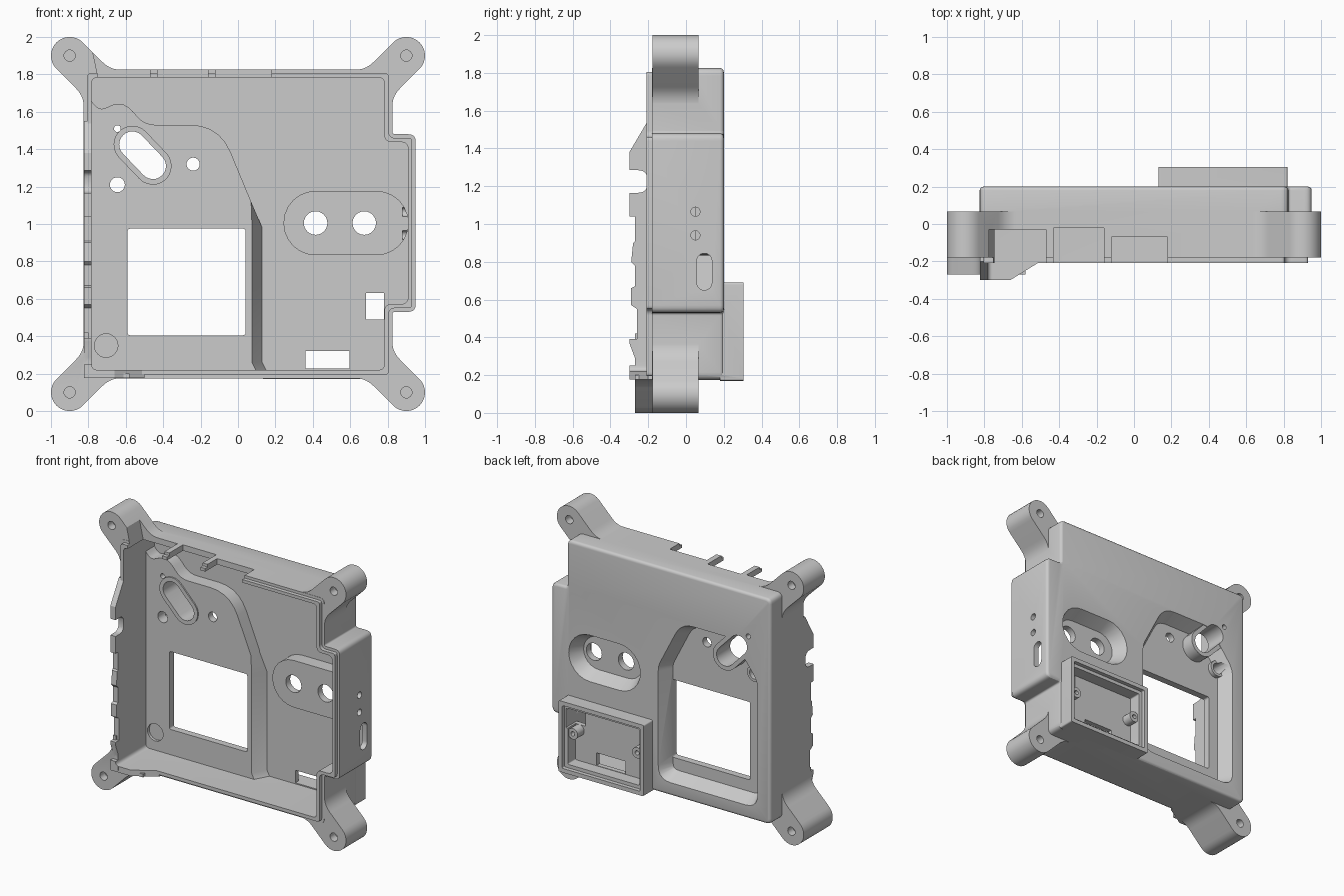
import bpy, bmesh, math
from mathutils import Vector

if "Cube" in bpy.data.objects:
    bpy.data.objects.remove(bpy.data.objects["Cube"])

TONE = (0.6, 0.6, 0.6, 1)
grey = bpy.data.materials.new("light_grey")
grey.use_nodes = True
grey.diffuse_color = TONE
grey.node_tree.nodes["Principled BSDF"].inputs["Base Color"].default_value = TONE


# ---- 2D profile helpers ----
def rounded(points, steps=5):
    """Polygon from (u, v, trim); corners with a trim length are filleted."""
    out = []
    for i, p in enumerate(points):
        c = Vector(p[:2])
        trim = p[2] if len(p) > 2 else 0
        if not trim:
            out.append(c)
            continue
        a = c + (Vector(points[i - 1][:2]) - c).normalized() * trim
        b = c + (Vector(points[(i + 1) % len(points)][:2]) - c).normalized() * trim
        for k in range(steps + 1):
            t = k / steps
            out.append(a * (1 - t) ** 2 + c * 2 * t * (1 - t) + b * t * t)
    return out


def rect(u0, u1, v0, v1, r=0):
    return rounded([(u0, v0, r), (u1, v0, r), (u1, v1, r), (u0, v1, r)])


def stadium(p, q, r, n=12):
    p, q = Vector(p), Vector(q)
    a = math.atan2(q.y - p.y, q.x - p.x) - math.pi / 2
    arc = lambda c, s: [c + r * Vector((math.cos(s + math.pi * k / n), math.sin(s + math.pi * k / n)))
                        for k in range(n + 1)]
    return arc(q, a) + arc(p, a + math.pi)


def circle(u, v, r):
    return stadium((u, v), (u, v), r)


def inset(pts, d):
    """Move every edge of a counter-clockwise polygon inward by d."""
    out = []
    for i, p in enumerate(pts):
        e, f = (p - pts[i - 1]).normalized(), (pts[(i + 1) % len(pts)] - p).normalized()
        m = Vector((-e.y - f.y, e.x + f.x)).normalized()
        out.append(p + m * d / m.dot(Vector((-e.y, e.x))))
    return out


# ---- 3D helpers ----
def prism(name, pts, a, b, axis="y", far=None, bevel=0):
    """Extrude a profile along an axis from a to b, optionally lofting to 'far'."""
    place = {"x": lambda p, t: (t, p[0], p[1]),
             "y": lambda p, t: (p[0], t, p[1]),
             "z": lambda p, t: (p[0], p[1], t)}[axis]
    bm = bmesh.new()
    low = [bm.verts.new(place(p, a)) for p in pts]
    top = [bm.verts.new(place(p, b)) for p in far or pts]
    bm.faces.new(low[::-1])
    bm.faces.new(top)
    for i in range(len(low)):
        bm.faces.new((low[i - 1], low[i], top[i], top[i - 1]))
    bmesh.ops.remove_doubles(bm, verts=bm.verts, dist=1e-5)
    bm.normal_update()
    if bm.calc_volume(signed=True) < 0:
        bmesh.ops.reverse_faces(bm, faces=bm.faces)
    bm.normal_update()
    if bevel:
        edges = [e for e in bm.edges if all(abs(v.co.y - b) < 1e-4 for v in e.verts)]
        bmesh.ops.bevel(bm, geom=edges, offset=bevel, segments=3, profile=0.5, affect="EDGES")
    mesh = bpy.data.meshes.new(name)
    bm.to_mesh(mesh)
    bm.free()
    mesh.materials.append(grey)
    obj = bpy.data.objects.new(name, mesh)
    bpy.context.collection.objects.link(obj)
    return obj


def combine(operation, tool):
    mod = housing.modifiers.new(tool.name, "BOOLEAN")
    mod.operation, mod.solver, mod.object = operation, "EXACT", tool
    bpy.context.view_layer.objects.active = housing
    bpy.ops.object.modifier_apply(modifier=mod.name)
    bpy.data.objects.remove(tool)


def add(*args, **kw):
    combine("UNION", prism(*args, **kw))


def cut(*args, **kw):
    combine("DIFFERENCE", prism(*args, **kw))


# ---- Shell with side bump and front lip ----
outline = rounded([(-.825, .175, .04), (.825, .175, .04), (.825, .53, .015), (.95, .53, .04),
                   (.95, 1.48, .04), (.825, 1.48, .015), (.825, 1.825, .04), (-.825, 1.825, .04)])
housing = prism("housing", outline, -.18, .2, bevel=.02)
add("lip", inset(outline, .02), -.208, -.1)

# Raised, notched left wall and the sloped end of the bottom wall
wall = [(-.1, .19), (-.3, .19), (-.3, .25), (-.27, .25), (-.27, .29), (-.3, .37), (-.3, .39), (-.26, .39),
        (-.26, .55), (-.29, .57), (-.29, .66), (-.27, .67), (-.27, .78), (-.29, .8), (-.28, .9),
        (-.27, .91), (-.27, 1.04), (-.3, 1.04), (-.3, 1.165), (-.27, 1.165), (-.205, 1.165, .05),
        (-.205, 1.285, .05), (-.27, 1.285), (-.3, 1.285), (-.3, 1.38), (-.2, 1.55), (-.1, 1.55)]
add("left_wall", rounded(wall), -.824, -.76, axis="x")
add("bottom_wall", rounded([(-.823, -.1), (-.823, -.299), (-.66, -.299), (-.5, -.2), (-.5, -.1)]),
    .176, .24, axis="z")

# Inner cavity
cut("cavity", rounded([(-.782, .22, .03), (.782, .22, .03), (.782, .572, .04), (.91, .572, .04),
                       (.91, 1.438, .04), (.782, 1.438, .04), (.782, 1.782, .03), (-.782, 1.782, .03)]),
    -.5, .15)

# Four mounting ears, one of them deeper
for sx in (-1, 1):
    for sz in (-1, 1):
        tip = [(.9 + .1 * math.cos(t), .9 + .1 * math.sin(t))
               for t in [math.pi * (k / 14 - .25) for k in range(15)]]
        ear = tip + [(.683, .824, .06), (.58, .824), (.58, .8), (.8, .8), (.8, .58), (.824, .58), (.824, .683, .06)]
        pts = [(sx * p.x, 1 + sz * p.y) for p in rounded(ear)]
        front = -.27 if sx < 0 and sz < 0 else -.178
        add("ear", pts, front, .066)
        for y in (front, .066):
            cut("ear_hole", circle(sx * .9, 1 + sz * .9, .03), y - .06, y + .06)

# Raised floor and oval pad inside, with matching pockets behind
floor = lambda x: rounded([(-.8, .2), (x + .03, .2), (x, .26), (x, .98), (.07, 1.12),
                           (-.1, 1.53, .16), (-.5, 1.53, .06), (-.62, 1.67, .09), (-.74, 1.6, .05), (-.8, 1.68)])
add("raised_floor", floor(.075), .05, .16, far=floor(.135))
add("oval_pad", stadium((.415, 1.005), (.74, 1.005), .172), .05, .16)
pocket = rounded([(.085, .27, .1), (.085, 1.1, .04), (-.1, 1.46, .1), (-.52, 1.46, .06),
                  (-.72, 1.2, .06), (-.72, .27, .1)])
cut("back_pocket", inset(pocket, .05), .1, .21, far=inset(pocket, -.005))
oval = stadium((.4, 1.005), (.64, 1.005), .17)
cut("oval_pocket", inset(oval, .05), .1, .21, far=inset(oval, -.005))

# Slanted port collar and small bosses
ends = (-.565, 1.425), (-.455, 1.31)
add("port_collar", stadium(*ends, .1), .04, .197)
add("pin_boss", circle(-.645, 1.51, .045), .06, .196)
add("hole_boss", circle(-.645, 1.21, .06), .06, .13)
cut("port", stadium(*ends, .07), -.1, .4)
for x, z, r in ((-.645, 1.51, .018), (-.645, 1.21, .04), (-.24, 1.32, .035), (.415, 1.005, .063), (.675, 1.005, .063)):
    cut("round_hole", circle(x, z, r), -.1, .4)
cut("floor_dimple", circle(-.705, .35, .063), 0, .07)

# Battery compartment on the back
add("compartment", rect(.13, .82, .17, .69, .012), .18, .304)
cut("compartment_step", rect(.16, .79, .2, .66, .01), .275, .4)
cut("compartment_pocket", rect(.185, .765, .225, .635, .01), .185, .4)
for x in (.215, .735):
    add("screw_post", circle(x, .45, .04), .17, .26)
    cut("screw_hole", circle(x, .45, .016), .2, .4)

# Window and slots through the floor
for w in (rect(-.59, .04, .405, .975, .015), rect(.36, .595, .228, .32), rect(.685, .78, .49, .63)):
    cut("window", w, -.05, .4)

# Notches in the top wall
cut("slanted_notch", rounded([(-.74, 1.75), (-.47, 1.75), (-.47, 1.98), (-.79, 1.98)]), -.4, -.03)
cut("notch", rect(-.43, -.16, 1.75, 1.9), -.4, -.022)
cut("notch", rect(-.12, .18, 1.75, 1.9), -.4, -.07)

# Side bump holes
for z in (.94, 1.065):
    cut("side_hole", circle(.05, z, .024), .88, 1, axis="x")
cut("side_slot", stadium((.097, .69), (.097, .805), .04), .88, 1, axis="x")

bpy.ops.object.select_all(action="DESELECT")
housing.select_set(True)
bpy.context.view_layer.objects.active = housing
bpy.ops.object.shade_smooth_by_angle(angle=math.radians(30))
